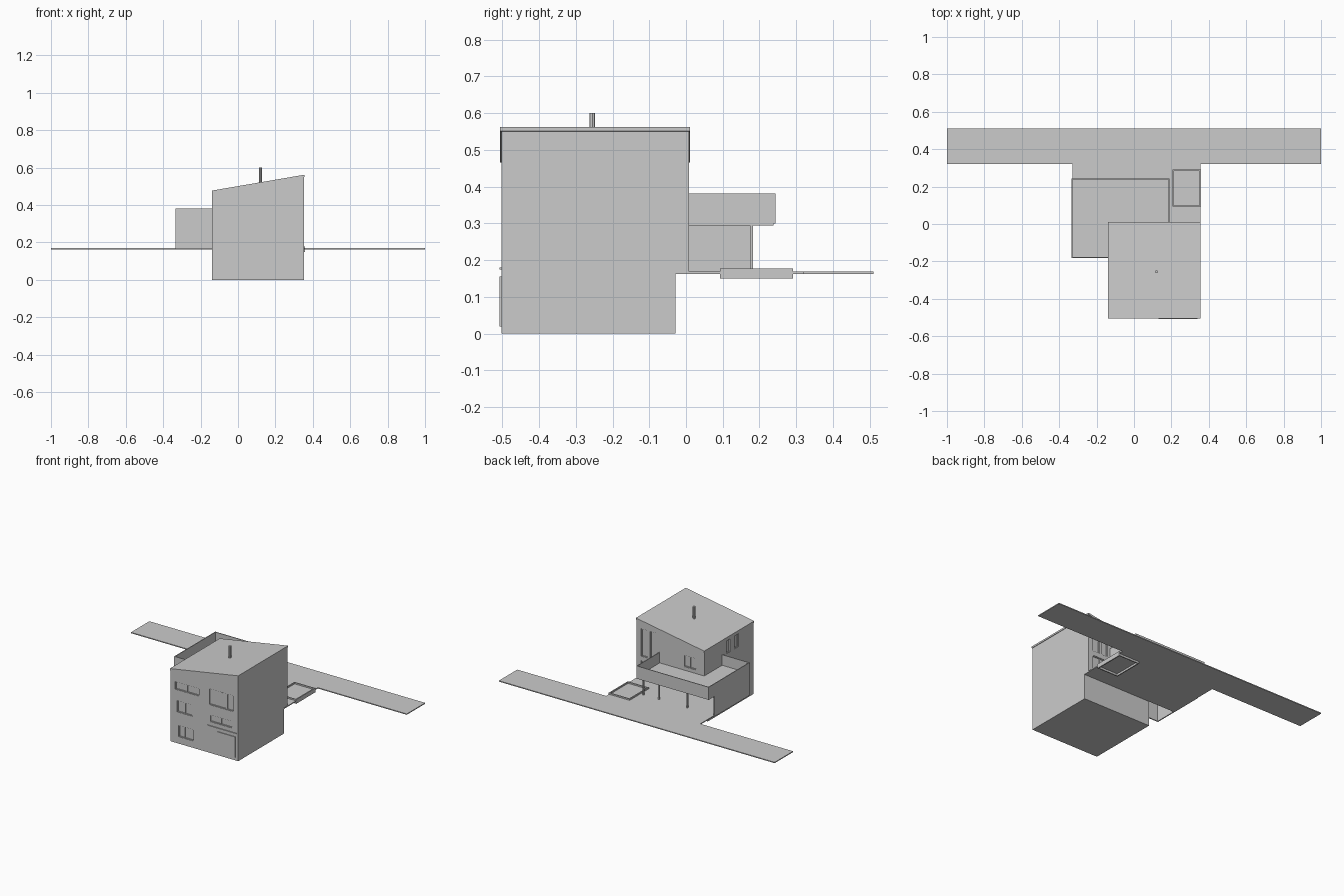
import bpy, bmesh

if "Cube" in bpy.data.objects:
    bpy.data.objects.remove(bpy.data.objects["Cube"])

def add_box(bm, x0, x1, y0, y1, z0, z1):
    v = [bm.verts.new((x, y, z)) for z in (z0, z1)
         for x, y in ((x0, y0), (x1, y0), (x1, y1), (x0, y1))]
    for f in ((3, 2, 1, 0), (4, 5, 6, 7), (0, 1, 5, 4), (1, 2, 6, 5), (2, 3, 7, 6), (3, 0, 4, 7)):
        bm.faces.new([v[i] for i in f])

def finish(name, bm):
    bmesh.ops.recalc_face_normals(bm, faces=bm.faces)
    me = bpy.data.meshes.new(name)
    bm.to_mesh(me)
    bm.free()
    ob = bpy.data.objects.new(name, me)
    bpy.context.collection.objects.link(ob)
    return ob

def boxes(name, items):
    bm = bmesh.new()
    for b in items:
        add_box(bm, *b)
    return finish(name, bm)

def prism(name, pts, axis, a, b):
    """Extrude a 2D outline along y (outline in xz), x (yz) or z (xy)."""
    bm = bmesh.new()
    put = {'x': lambda p, t: (t, p[0], p[1]), 'y': lambda p, t: (p[0], t, p[1]),
           'z': lambda p, t: (p[0], p[1], t)}[axis]
    f = bm.faces.new([bm.verts.new(put(p, a)) for p in pts])
    r = bmesh.ops.extrude_face_region(bm, geom=[f])
    d = put((0, 0), b - a)
    bmesh.ops.translate(bm, vec=d, verts=[g for g in r['geom'] if isinstance(g, bmesh.types.BMVert)])
    return finish(name, bm)

def ring(x0, x1, y0, y1, z0, z1, t):
    """Four thin walls around a rectangle."""
    return [(x0, x1, y0, y0 + t, z0, z1), (x0, x1, y1 - t, y1, z0, z1),
            (x0, x0 + t, y0 + t, y1 - t, z0, z1), (x1 - t, x1, y0 + t, y1 - t, z0, z1)]

XL, XR, YF, YB = -0.138, 0.353, -0.502, 0.008
G = 0.163  # upper ground level

# House body: side profile with the lower storey set back, then a sloped top
body = prism("house_body", [(YF, 0), (-0.028, 0), (-0.028, G), (YB, G), (YB, 0.55), (YF, 0.55)], 'x', XL, XR)
for v in body.data.vertices:
    if v.co.z > 0.5:
        v.co.z = 0.467 if v.co.x < 0 else 0.552

# Sloped roof slab and flue
prism("roof", [(-0.14, 0.466), (0.356, 0.551), (0.356, 0.562), (-0.14, 0.477)], 'y', -0.506, 0.011)
bm = bmesh.new()
bmesh.ops.create_cone(bm, cap_ends=True, segments=8, radius1=0.008, radius2=0.008, depth=0.12)
bmesh.ops.translate(bm, vec=(0.12, -0.255, 0.54), verts=bm.verts)
finish("flue", bm)

# Window openings: (side, start, end, bottom, top, mullion fraction)
windows = [
    ('front', -0.105, 0.07, 0.35, 0.40, 0.5), ('front', 0.14, 0.32, 0.315, 0.42, 0.72),
    ('front', -0.09, 0.02, 0.205, 0.28, 0.5), ('front', 0.147, 0.31, 0.205, 0.25, 0.5),
    ('front', -0.08, 0.03, 0.045, 0.12, 0.4),
    ('back', 0.21, 0.255, 0.32, 0.50, 0), ('back', 0.27, 0.32, 0.32, 0.50, 0),
    ('back', -0.08, 0.01, 0.335, 0.41, 0.5), ('back', 0.21, 0.32, 0.18, 0.29, 0.5),
    ('left', -0.26, -0.22, 0.37, 0.455, 0), ('left', -0.345, -0.305, 0.37, 0.455, 0),
]

def wall_box(side, a, b, z0, z1, d0, d1):
    """Box against a wall, between depths d0 and d1 (positive is inward)."""
    if side == 'front':
        return (a, b, YF + d0, YF + d1, z0, z1)
    if side == 'back':
        return (a, b, YB - d1, YB - d0, z0, z1)
    return (XL + d0, XL + d1, a, b, z0, z1)

cutter = boxes("window_cutter", [wall_box(*w[:5], -0.02, 0.008) for w in windows])
cutter.hide_render = True
mod = body.modifiers.new("openings", 'BOOLEAN')
mod.operation, mod.solver, mod.object = 'DIFFERENCE', 'EXACT', cutter
bpy.context.view_layer.objects.active = body
bpy.ops.object.modifier_apply(modifier=mod.name)
bpy.data.objects.remove(cutter)

# Frames and mullions inside the openings
bars, t = [], 0.004
for s, a, b, z0, z1, m in windows:
    parts = [(a, b, z0, z0 + t), (a, b, z1 - t, z1), (a, a + t, z0 + t, z1 - t), (b - t, b, z0 + t, z1 - t)]
    if m:
        c = a + (b - a) * m
        parts.append((c - t / 2, c + t / 2, z0 + t, z1 - t))
    bars += [wall_box(s, *p, 0.003, 0.009) for p in parts]
boxes("window_frames", bars)

# Entrance door with frame and thin canopy
boxes("front_door", [(0.21, 0.33, YF - 0.002, YF + 0.002, 0.02, 0.15),
                     (0.205, 0.213, -0.507, YF, 0.02, 0.155), (0.327, 0.335, -0.507, YF, 0.02, 0.155),
                     (0.213, 0.327, -0.507, YF, 0.147, 0.155)])
boxes("door_canopy", [(0.13, 0.34, -0.508, YF, 0.174, 0.18)])

# T-shaped upper ground: street strip plus yard
prism("upper_ground", [(-0.328, -0.028), (0.355, -0.028), (0.355, 0.32), (1, 0.32), (1, 0.51),
                       (-1, 0.51), (-1, 0.32), (-0.328, 0.32)], 'z', G, 0.169)

# Terrace: L-shaped floor slab and parapet around the house corner
outline = [(-0.331, -0.178), (XL, -0.178), (XL, YB), (0.187, YB), (0.187, 0.238), (-0.331, 0.238)]
prism("terrace_floor", outline, 'z', 0.295, 0.312)
p = 0.005
boxes("terrace_parapet", [(-0.335, XL, -0.182, -0.182 + p, 0.3, 0.381),
                          (-0.335, -0.335 + p, -0.177, 0.238, 0.3, 0.381),
                          (-0.335, 0.19, 0.238, 0.243, 0.3, 0.381),
                          (0.185, 0.19, YB, 0.238, 0.3, 0.381)])

# Carport walls and posts below the terrace
boxes("carport_walls", [(-0.334, XL, -0.181, -0.174, 0.165, 0.3),
                        (-0.334, -0.327, -0.174, 0.182, 0.165, 0.3)])
boxes("carport_posts", [(x - 0.004, x + 0.004, 0.174, 0.182, 0.168, 0.296) for x in (0.183, 0.07, -0.135)])

# Raised garden box
boxes("garden_box", ring(0.205, 0.357, 0.093, 0.291, 0.15, 0.178, 0.007))
